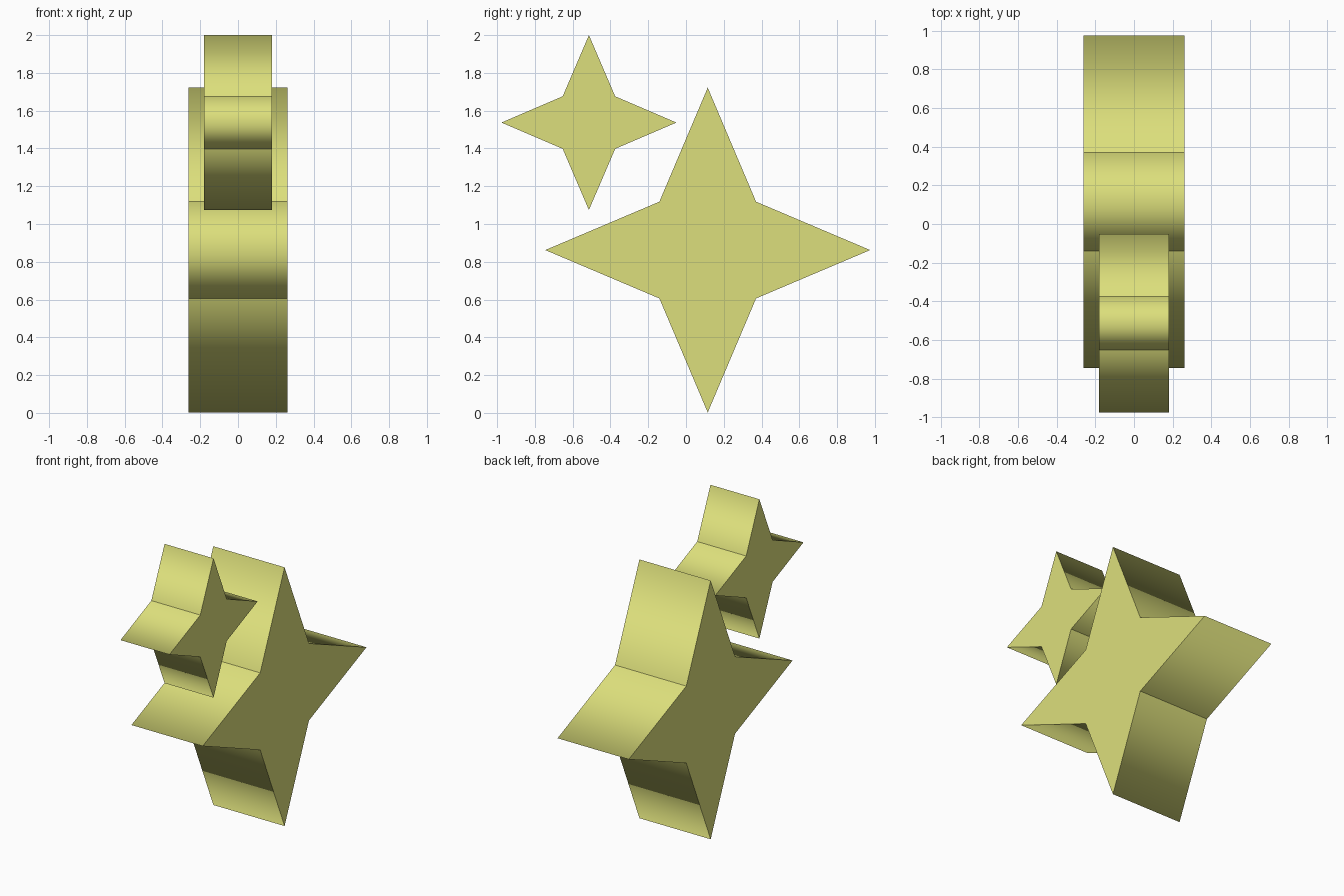
import bpy, bmesh
from math import sin, cos, pi, sqrt

if "Cube" in bpy.data.objects:
    bpy.data.objects.remove(bpy.data.objects["Cube"])

mat = bpy.data.materials.new("pale_yellow")
mat.diffuse_color = (0.72, 0.74, 0.2, 1)
mat.use_nodes = True
mat.node_tree.nodes["Principled BSDF"].inputs["Base Color"].default_value = mat.diffuse_color


def star(name, y, z, tip, notch, half):
    """Four-pointed star in the YZ plane, extruded along X."""
    bm = bmesh.new()
    ring = []
    for i in range(8):
        r = notch * sqrt(2) if i % 2 else tip
        a = i * pi / 4
        ring.append(bm.verts.new((-half, y + r * cos(a), z + r * sin(a))))
    cap = bm.faces.new(ring)
    ext = bmesh.ops.extrude_face_region(bm, geom=[cap], use_keep_orig=True)
    new = [v for v in ext["geom"] if isinstance(v, bmesh.types.BMVert)]
    bmesh.ops.translate(bm, vec=(2 * half, 0, 0), verts=new)
    bmesh.ops.recalc_face_normals(bm, faces=bm.faces)
    # Smooth over the tips only; cap rims and inner notches stay sharp
    for f in bm.faces:
        f.smooth = True
    for e in bm.edges:
        mid = (e.verts[0].co + e.verts[1].co) / 2
        across = abs(mid.x) < 1e-5
        at_tip = ((mid.y - y) ** 2 + (mid.z - z) ** 2) ** 0.5 > tip * 0.9
        e.smooth = across and at_tip
    me = bpy.data.meshes.new(name)
    bm.to_mesh(me)
    bm.free()
    me.materials.append(mat)
    ob = bpy.data.objects.new(name, me)
    bpy.context.collection.objects.link(ob)


# Large and small sparkle
star("large_star", 0.115, 0.862, 0.86, 0.256, 0.262)
star("small_star", -0.514, 1.537, 0.463, 0.139, 0.18)
